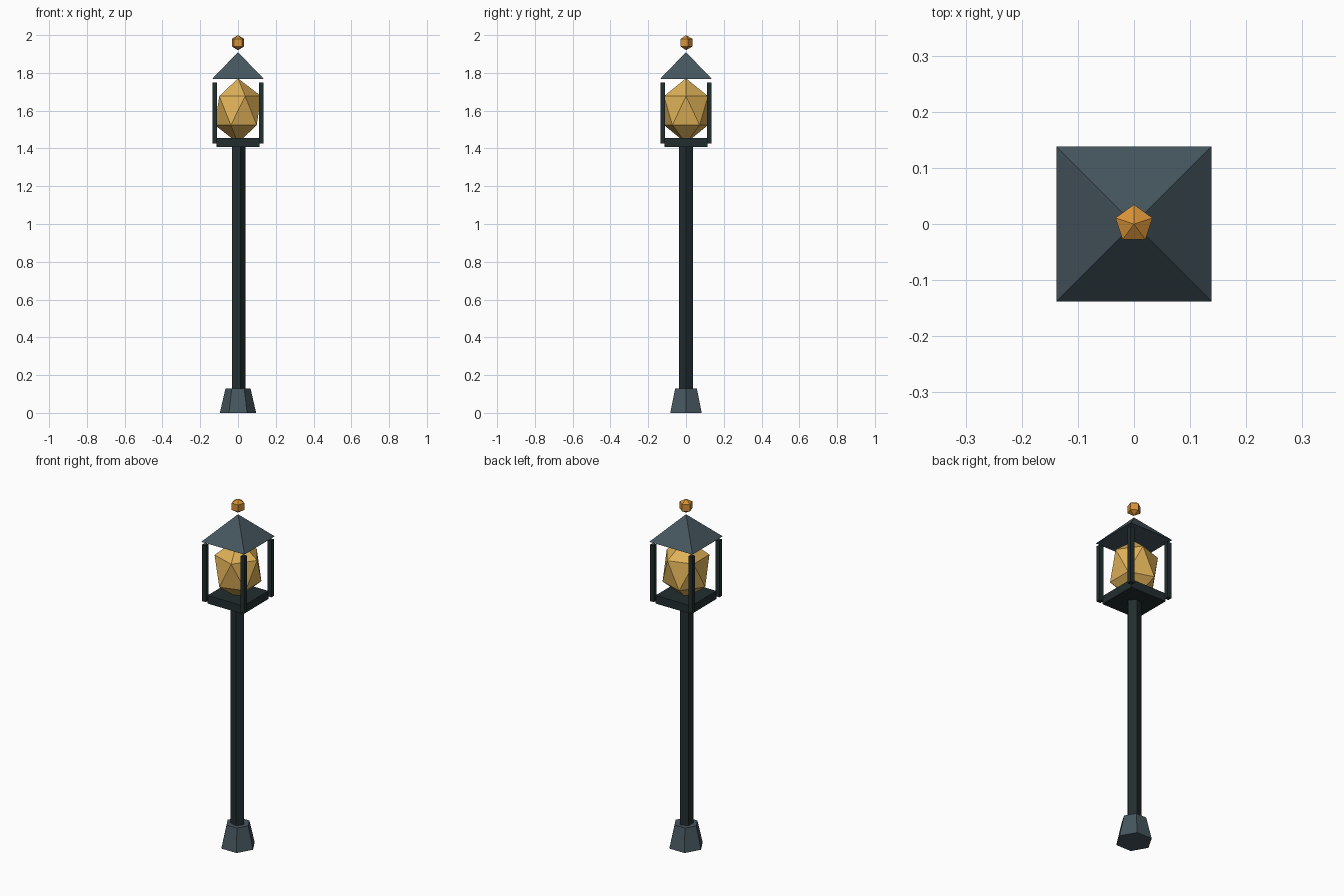
import bpy
import math

cube = bpy.data.objects.get("Cube")
if cube:
    bpy.data.objects.remove(cube, do_unlink=True)


def material(name, rgb):
    mat = bpy.data.materials.new(name)
    mat.use_nodes = True
    mat.diffuse_color = (*rgb, 1)
    mat.node_tree.nodes["Principled BSDF"].inputs["Base Color"].default_value = (*rgb, 1)
    return mat


slate = material("slate grey", (0.061, 0.093, 0.112))
iron = material("dark iron", (0.016, 0.027, 0.028))
glow = material("warm lamp yellow", (0.74, 0.44, 0.097))
amber = material("amber", (0.69, 0.29, 0.039))


def finish(name, mat):
    obj = bpy.context.object
    obj.name = name
    obj.data.materials.append(mat)
    return obj


def frustum(name, mat, sides, r1, r2, z0, z1, turn=0.0):
    """Upright prism, frustum or pyramid with its first corner at angle turn."""
    ring = [(math.cos(turn + math.tau * i / sides),
             math.sin(turn + math.tau * i / sides)) for i in range(sides)]
    verts = [(x * r1, y * r1, z0) for x, y in ring]
    faces = [tuple(reversed(range(sides)))]
    if r2 > 0:
        verts += [(x * r2, y * r2, z1) for x, y in ring]
        faces += [(i, (i + 1) % sides, sides + (i + 1) % sides, sides + i)
                  for i in range(sides)]
        faces.append(tuple(range(sides, 2 * sides)))
    else:
        verts.append((0, 0, z1))
        faces += [(i, (i + 1) % sides, sides) for i in range(sides)]
    mesh = bpy.data.meshes.new(name)
    mesh.from_pydata(verts, [], faces)
    obj = bpy.data.objects.new(name, mesh)
    bpy.context.collection.objects.link(obj)
    mesh.materials.append(mat)
    return obj


def box(name, mat, x, y, half, z0, z1):
    bpy.ops.mesh.primitive_cube_add(size=1, location=(x, y, (z0 + z1) / 2))
    obj = finish(name, mat)
    obj.scale = (2 * half, 2 * half, z1 - z0)
    return obj


# Foot and pole
frustum("foot", slate, 6, 0.096, 0.066, 0, 0.13)
frustum("pole", iron, 5, 0.039, 0.039, 0.1, 1.42)

# Lantern tray and corner posts
box("lantern_tray", iron, 0, 0, 0.114, 1.408, 1.455)
for side, sx in (("left", 1), ("right", -1)):
    for end, sy in (("front", -1), ("back", 1)):
        box(f"{end}_{side}_post", iron, 0.123 * sx, 0.123 * sy, 0.0125, 1.425, 1.75)

# Faceted lamp
bpy.ops.mesh.primitive_ico_sphere_add(subdivisions=1, radius=0.137, location=(0, 0, 1.6))
finish("lamp", glow).scale.z = 1.25

# Pyramid roof
frustum("roof", slate, 4, 0.138 * math.sqrt(2), 0, 1.767, 1.91, math.pi / 4)

# Five-sided floating finial
bpy.ops.mesh.primitive_uv_sphere_add(segments=5, ring_count=2, radius=0.04, location=(0, 0, 1.96))
finish("finial", amber)
